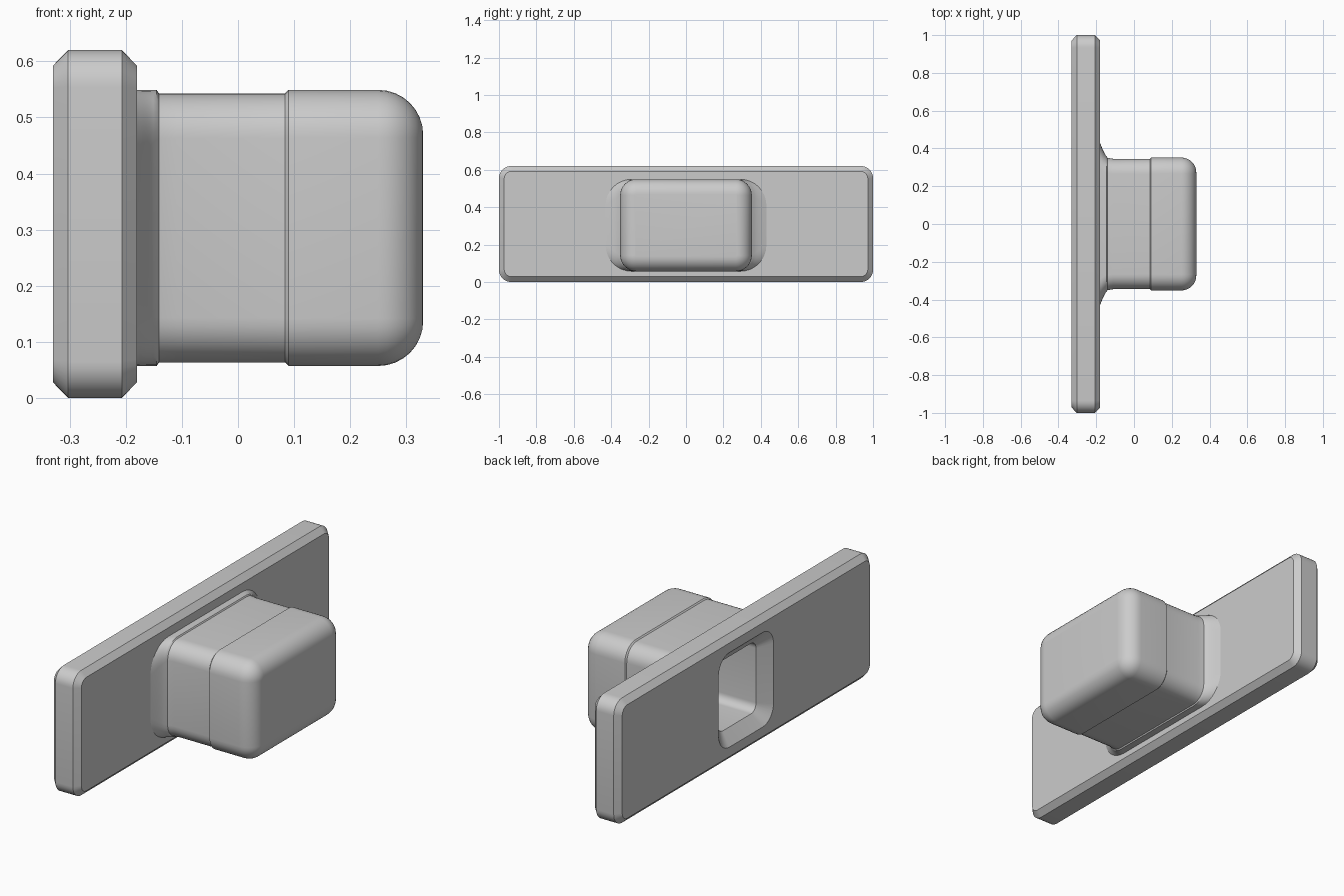
import bpy, bmesh, math

cube = bpy.data.objects.get("Cube")
if cube:
    bpy.data.objects.remove(cube, do_unlink=True)

grey = bpy.data.materials.new("light_grey")
grey.use_nodes = True
grey.diffuse_color = (0.6, 0.6, 0.6, 1)
grey.node_tree.nodes["Principled BSDF"].inputs["Base Color"].default_value = (0.6, 0.6, 0.6, 1)

STEPS = 8  # segments per rounded corner


def rounded_ring(bm, x, half_y, half_z, radius, mid_z):
    """Rounded rectangle of vertices at a given x."""
    verts = []
    for k, (sy, sz) in enumerate([(1, 1), (-1, 1), (-1, -1), (1, -1)]):
        for i in range(STEPS + 1):
            a = (k + i / STEPS) * math.pi / 2
            y = sy * (half_y - radius) + radius * math.cos(a)
            z = mid_z + sz * (half_z - radius) + radius * math.sin(a)
            verts.append(bm.verts.new((x, y, z)))
    return verts


def loft(name, sections, cap_first=False, cap_last=False):
    """Skin a list of (x, half_y, half_z, radius, mid_z) sections."""
    bm = bmesh.new()
    rings = [rounded_ring(bm, *s) for s in sections]
    n = len(rings[0])
    for a, b in zip(rings, rings[1:]):
        for i in range(n):
            j = (i + 1) % n
            bm.faces.new((a[i], a[j], b[j], b[i]))
    if cap_first:
        bm.faces.new(rings[0][::-1])
    if cap_last:
        bm.faces.new(rings[-1])
    mesh = bpy.data.meshes.new(name)
    bm.to_mesh(mesh)
    bm.free()
    mesh.materials.append(grey)
    obj = bpy.data.objects.new(name, mesh)
    bpy.context.collection.objects.link(obj)
    bpy.ops.object.select_all(action="DESELECT")
    obj.select_set(True)
    bpy.context.view_layer.objects.active = obj
    bpy.ops.object.shade_smooth_by_angle(angle=math.radians(30))
    return obj


PLATE_Z = 0.31
KNOB_Z = 0.303
collar_base = (-0.18, 0.43, 0.246, 0.14, KNOB_Z)

# Backplate: blind socket, chamfered mouth, chamfered slab
loft("backplate", [
    (0.2, 0.15, 0.175, 0.04, PLATE_Z),
    (-0.28, 0.15, 0.175, 0.04, PLATE_Z),
    (-0.33, 0.215, 0.235, 0.085, PLATE_Z),
    (-0.33, 0.972, 0.282, 0.04, PLATE_Z),
    (-0.303, 1.0, 0.31, 0.065, PLATE_Z),
    (-0.207, 1.0, 0.31, 0.065, PLATE_Z),
    (-0.18, 0.972, 0.282, 0.04, PLATE_Z),
    collar_base,
], cap_first=True)

# Flared collar: concave sweep from the plate in to the neck
flare = [collar_base]
for i in range(1, 7):
    a = i / 6 * math.radians(60)
    flare.append((-0.18 + 0.035 * i / 6, 0.43 - 0.084 * math.sin(a),
                  0.246, 0.14 - 0.06 * math.sin(a), KNOB_Z))

# Neck: slightly slimmer than the collar and the cap
neck = [
    (-0.141, 0.351, 0.24, 0.08, KNOB_Z),
    (-0.11, 0.345, 0.24, 0.08, KNOB_Z),
    (0.084, 0.345, 0.24, 0.08, KNOB_Z),
]

# Cap: straight sides ending in a large round
cap = [(0.09, 0.352, 0.246, 0.085, KNOB_Z)]
for i in range(9):
    a = i / 8 * math.pi / 2
    inset = 0.08 * (1 - math.cos(a))
    cap.append((0.25 + 0.08 * math.sin(a), 0.352 - inset, 0.246 - inset,
                0.085 - inset, KNOB_Z))

loft("knob", flare + neck + cap, cap_last=True)
